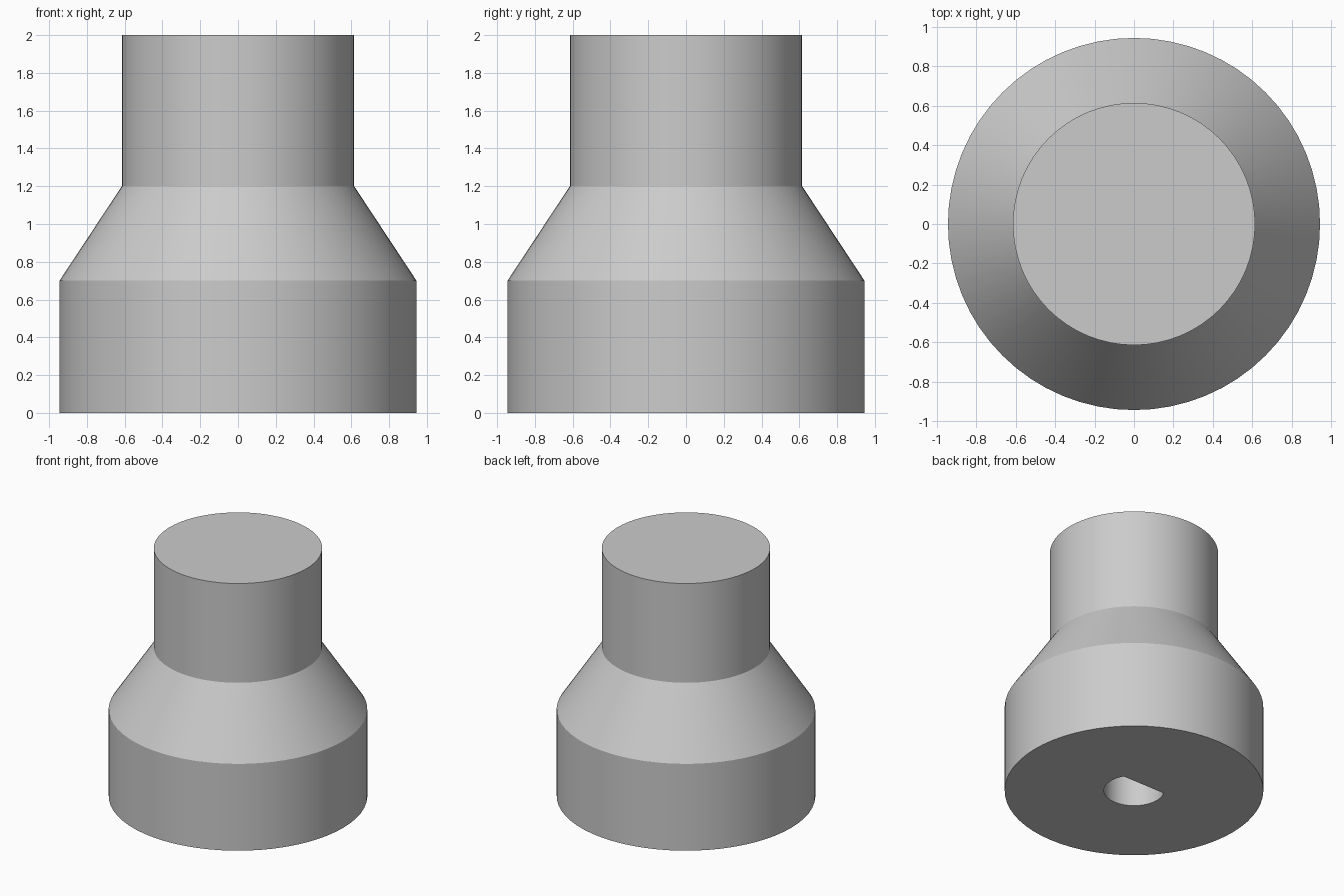
import bpy
import bmesh
import math

cube = bpy.data.objects.get("Cube")
if cube:
    bpy.data.objects.remove(cube, do_unlink=True)

SEGMENTS = 64
BASE_RADIUS, NECK_RADIUS = 0.945, 0.615
BORE_RADIUS, BORE_FLAT, BORE_DEPTH = 0.22, 0.11, 1.0

grey = bpy.data.materials.new("plain grey")
grey.use_nodes = True
colour = (0.6, 0.6, 0.6, 1)
grey.diffuse_color = colour
grey.node_tree.nodes["Principled BSDF"].inputs["Base Color"].default_value = colour


def circle(radius, start=0.0, sweep=2 * math.pi, count=SEGMENTS):
    angles = [start + sweep * i / SEGMENTS for i in range(count)]
    return [(radius * math.cos(a), radius * math.sin(a)) for a in angles]


def loft(name, sections):
    """Join matching outlines stacked in z and cap both ends."""
    bm = bmesh.new()
    rings = [[bm.verts.new((x, y, z)) for x, y in outline] for outline, z in sections]
    for low, high in zip(rings, rings[1:]):
        for i in range(len(low)):
            j = (i + 1) % len(low)
            bm.faces.new((low[i], low[j], high[j], high[i]))
    bm.faces.new(rings[0][::-1])
    bm.faces.new(rings[-1])
    bmesh.ops.recalc_face_normals(bm, faces=bm.faces)
    mesh = bpy.data.meshes.new(name)
    bm.to_mesh(mesh)
    bm.free()
    mesh.materials.append(grey)
    obj = bpy.data.objects.new(name, mesh)
    bpy.context.collection.objects.link(obj)
    return obj


# Stepped body: wide base, tapered shoulder, narrow grip
body = loft("knob_body", [
    (circle(BASE_RADIUS), 0.0),
    (circle(BASE_RADIUS), 0.7),
    (circle(NECK_RADIUS), 1.2),
    (circle(NECK_RADIUS), 2.0),
])

# D-shaped shaft socket in the underside, flat towards the back
corner = math.asin(BORE_FLAT / BORE_RADIUS)
d_outline = circle(BORE_RADIUS, math.pi - corner, math.pi + 2 * corner, SEGMENTS + 1)
cutter = loft("socket_cutter", [(d_outline, -0.1), (d_outline, BORE_DEPTH)])
cutter.hide_render = True

socket = body.modifiers.new("shaft_socket", "BOOLEAN")
socket.operation = "DIFFERENCE"
socket.solver = "EXACT"
socket.object = cutter

bpy.ops.object.select_all(action="DESELECT")
body.select_set(True)
bpy.context.view_layer.objects.active = body
bpy.ops.object.modifier_apply(modifier=socket.name)
bpy.data.objects.remove(cutter, do_unlink=True)
bpy.ops.object.shade_smooth_by_angle(angle=math.radians(20))
